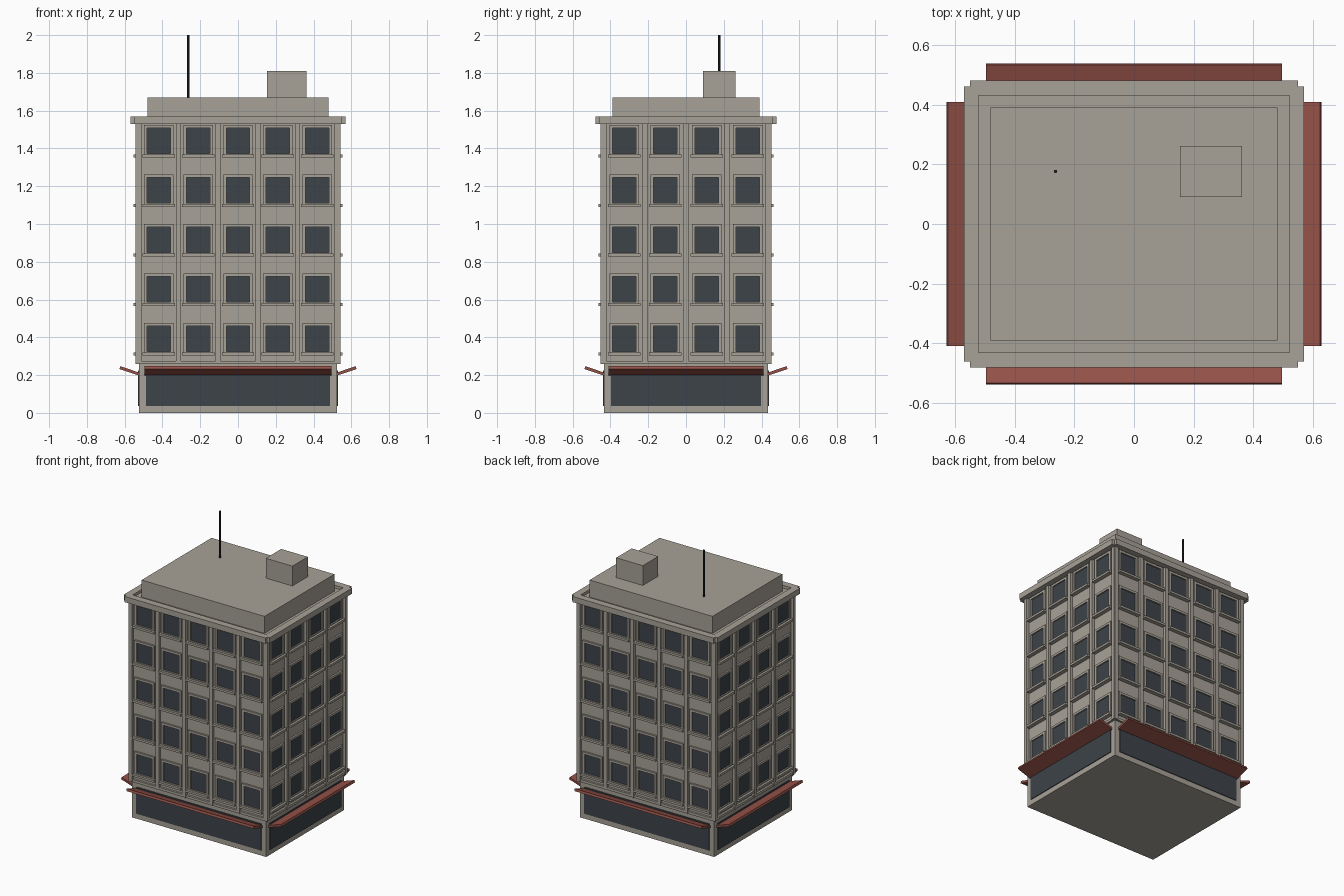
import bpy, bmesh
from math import pi
from mathutils import Matrix, Vector

cube = bpy.data.objects.get("Cube")
if cube:
    bpy.data.objects.remove(cube, do_unlink=True)

HALF_X, HALF_Y = 0.525, 0.435   # wall faces
DECK, CORNICE_TOP = 1.55, 1.57
FLOORS, FLOOR_STEP, FIRST_WINDOW = 5, 0.262, 0.393


def material(name, rgb):
    m = bpy.data.materials.new(name)
    m.use_nodes = True
    m.diffuse_color = (*rgb, 1)
    m.node_tree.nodes["Principled BSDF"].inputs["Base Color"].default_value = (*rgb, 1)
    return m


stone = material("warm grey stone", (0.39, 0.36, 0.31))
glass = material("dark glass", (0.047, 0.056, 0.068))
red = material("awning red", (0.30, 0.085, 0.066))
metal = material("dark metal", (0.018, 0.019, 0.022))


def box(bm, low, high, matrix=Matrix()):
    low, high = Vector(low), Vector(high)
    scale = Matrix.Diagonal((*(high - low), 1))
    bmesh.ops.create_cube(bm, size=1, matrix=matrix @ Matrix.Translation((low + high) / 2) @ scale)


def finish(bm, name, mat):
    bmesh.ops.recalc_face_normals(bm, faces=bm.faces)
    mesh = bpy.data.meshes.new(name)
    bm.to_mesh(mesh)
    bm.free()
    mesh.materials.append(mat)
    obj = bpy.data.objects.new(name, mesh)
    bpy.context.collection.objects.link(obj)
    return obj


def simple_box(name, low, high, mat):
    bm = bmesh.new()
    box(bm, low, high)
    return finish(bm, name, mat)


# Main masses
simple_box("building_core", (-HALF_X, -HALF_Y, 0), (HALF_X, HALF_Y, DECK), stone)
simple_box("roof_storey", (-0.48, -0.39, DECK), (0.48, 0.39, 1.67), stone)
simple_box("stair_housing", (0.154, 0.09, 1.67), (0.362, 0.262, 1.81), stone)

# Roof mast
bm = bmesh.new()
bmesh.ops.create_cone(bm, cap_ends=True, segments=8, radius1=0.006, radius2=0.006, depth=0.33,
                      matrix=Matrix.Translation((-0.263, 0.176, 1.835)))
finish(bm, "roof_mast", metal)

# Facades: each side is laid out facing the front, then turned into place
parts = {n: bmesh.new() for n in ("pilasters", "base_course", "cornice", "window_frames",
                                  "window_sills", "window_panes", "shop_windows", "awnings")}


def facade(turn, half, wall, bays, awning_half):
    place = Matrix.Rotation(turn * pi / 2, 4, "Z")

    def slab(part, u, width, z0, z1, out, inner=0.0):
        box(parts[part], (u - width / 2, -wall - out, z0), (u + width / 2, -wall + inner, z1), place)

    pitch = 2 * half / bays
    for i in range(bays + 1):
        slab("pilasters", -half + i * pitch, 0.027, 0.26, 1.535, 0.018, 0.005)
    slab("base_course", 0, 2 * half + 0.02, 0.258, 0.276, 0.014, 0.005)
    slab("cornice", 0, 2 * half + 0.05, 1.53, CORNICE_TOP, 0.045, 0.004)
    slab("shop_windows", 0, 2 * half - 0.075, 0.037, 0.225, 0.005)

    for i in range(bays):
        u = -half + (i + 0.5) * pitch
        for floor in range(FLOORS):
            z = FIRST_WINDOW + floor * FLOOR_STEP
            slab("window_panes", u, 0.128, z - 0.07, z + 0.069, 0.003)
            for side in (-1, 1):
                slab("window_frames", u + side * 0.07, 0.016, z - 0.08, z + 0.083, 0.012)
                slab("window_frames", u, 0.124, z + side * 0.075 - 0.008, z + side * 0.075 + 0.008, 0.012)
            slab("window_sills", u, 0.172, z - 0.088, z - 0.073, 0.028)

    # Awning: upward-tilted profile swept along the wall
    bm = parts["awnings"]
    profile = [(0, 0.198), (0, 0.214), (0.098, 0.247), (0.103, 0.232)]
    ends = [[bm.verts.new(place @ Vector((u, -wall - d, z))) for d, z in profile]
            for u in (-awning_half, awning_half)]
    for end in ends:
        bm.faces.new(end)
    for i in range(4):
        j = (i + 1) % 4
        bm.faces.new((ends[0][i], ends[0][j], ends[1][j], ends[1][i]))


for turn in range(4):
    if turn % 2 == 0:
        facade(turn, HALF_X, HALF_Y, 5, 0.496)
    else:
        facade(turn, HALF_Y, HALF_X, 4, 0.409)

colours = {"window_panes": glass, "shop_windows": glass, "awnings": red}
for name, bm in parts.items():
    finish(bm, name, colours.get(name, stone))
